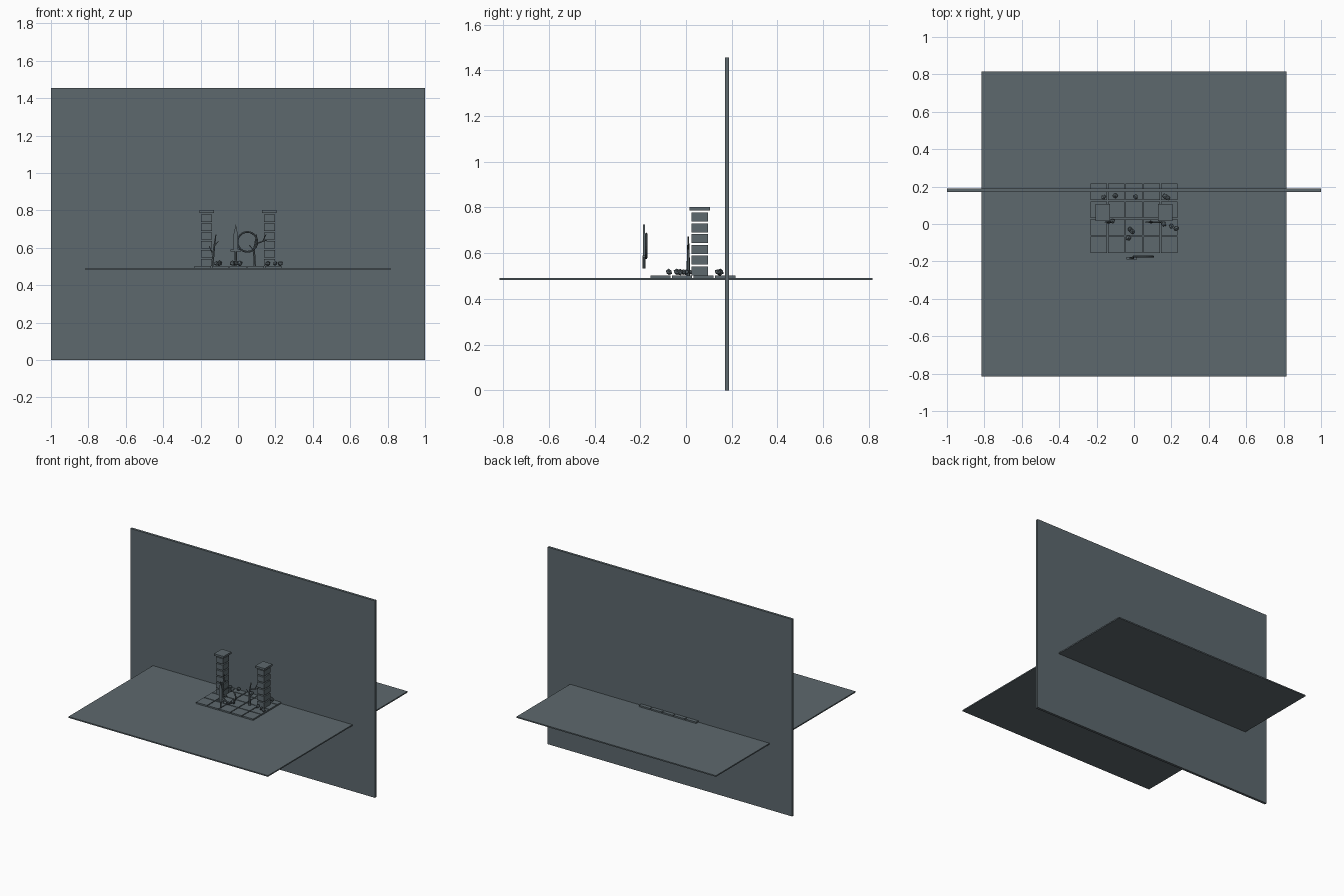
import bpy, bmesh, math, random
from mathutils import Vector

if "Cube" in bpy.data.objects:
    bpy.data.objects.remove(bpy.data.objects["Cube"])

random.seed(4)
stone = bpy.data.materials.new("slate_grey")
stone.diffuse_color = (0.11, 0.14, 0.155, 1)
stone.use_nodes = True
stone.node_tree.nodes["Principled BSDF"].inputs["Base Color"].default_value = stone.diffuse_color


def finish(name, bm):
    bmesh.ops.recalc_face_normals(bm, faces=bm.faces)
    me = bpy.data.meshes.new(name)
    bm.to_mesh(me)
    bm.free()
    me.materials.append(stone)
    ob = bpy.data.objects.new(name, me)
    bpy.context.collection.objects.link(ob)
    return ob


def box(name, centre, size):
    bm = bmesh.new()
    bmesh.ops.create_cube(bm, size=1)
    for v in bm.verts:
        v.co = Vector(a * b for a, b in zip(v.co, size)) + Vector(centre)
    return finish(name, bm)


def rod(name, a, b, r1, r2, sides=6):
    """Tapered rod from a to b."""
    a, b = Vector(a), Vector(b)
    bm = bmesh.new()
    bmesh.ops.create_cone(bm, cap_ends=True, segments=sides, radius1=r1,
                          radius2=r2, depth=(b - a).length)
    turn = Vector((0, 0, 1)).rotation_difference(b - a)
    for v in bm.verts:
        v.co = turn @ v.co + (a + b) / 2
    return finish(name, bm)


def plate(name, points, y, depth):
    """Outline in x and z, extruded along y."""
    bm = bmesh.new()
    f = bm.faces.new([bm.verts.new((x, y - depth / 2, z)) for x, z in points])
    r = bmesh.ops.extrude_face_region(bm, geom=[f])
    for v in r["geom"]:
        if isinstance(v, bmesh.types.BMVert):
            v.co.y += depth
    return finish(name, bm)


# Backdrop and ground slabs
box("back_wall", (0, 0.18, 0.7275), (2, 0.018, 1.455))
box("ground", (0, 0, 0.487), (1.63, 1.63, 0.009))

# Paving tiles
for i in range(5):
    for j in range(4):
        box("floor_tile", ((i - 2) * 0.0945, -0.112 + j * 0.0945, 0.4965),
            (0.0885, 0.0885, 0.011))

# Stacked block pillars with caps
for s in (-1, 1):
    for k in range(6):
        box("pillar_block", (s * 0.168, 0.06, 0.522 + k * 0.0472),
            (0.058, 0.072, 0.039))
    box("pillar_cap", (s * 0.168, 0.061, 0.794), (0.078, 0.09, 0.015))

# Branches beside the pillars
branches = [
    ((-0.138, 0.01, 0.502), (-0.128, 0.01, 0.60), 0.008, 0.006),
    ((-0.128, 0.01, 0.60), (-0.118, 0.01, 0.672), 0.006, 0.003),
    ((-0.128, 0.01, 0.61), (-0.105, 0.01, 0.635), 0.004, 0.002),
    ((-0.132, 0.01, 0.56), (-0.155, 0.01, 0.61), 0.004, 0.002),
    ((0.09, 0.01, 0.502), (0.085, 0.01, 0.59), 0.008, 0.006),
    ((0.085, 0.01, 0.59), (0.10, 0.01, 0.672), 0.006, 0.003),
    ((0.09, 0.01, 0.62), (0.155, 0.01, 0.642), 0.005, 0.003),
    ((0.132, 0.01, 0.634), (0.15, 0.01, 0.672), 0.004, 0.002),
    ((0.085, 0.01, 0.585), (0.06, 0.01, 0.615), 0.004, 0.002),
]
for a, b, r1, r2 in branches:
    rod("branch", a, b, r1, r2)

# Floating blade with guard and grip
plate("blade", [(-0.012, 0.725), (-0.023, 0.675), (-0.024, 0.59),
                (0.0, 0.59), (-0.001, 0.675)], -0.184, 0.008)
box("blade_guard", (-0.012, -0.184, 0.585), (0.055, 0.014, 0.01))
rod("blade_grip", (-0.012, -0.184, 0.533), (-0.012, -0.184, 0.585), 0.006, 0.006, 8)

# Floating ring
bm = bmesh.new()
rows = []
for i in range(24):
    a = i * math.tau / 24
    row = []
    for j in range(8):
        b = j * math.tau / 8
        r = 0.053 + 0.005 * math.cos(b)
        row.append(bm.verts.new((0.05 + r * math.cos(a), -0.174 + 0.005 * math.sin(b),
                                 0.632 + r * math.sin(a))))
    rows.append(row)
for i in range(24):
    for j in range(8):
        n, m = rows[(i + 1) % 24], (j + 1) % 8
        bm.faces.new((rows[i][j], n[j], n[m], rows[i][m]))
finish("ring", bm)

# Scattered rubble
spots = [(-0.163, 0.145), (-0.10, 0.15), (0.01, 0.145), (0.165, 0.15), (0.18, 0.14),
         (-0.02, -0.03), (-0.03, -0.075), (0.16, 0.0), (0.2, -0.01), (0.225, -0.025),
         (-0.115, 0.015), (-0.01, -0.04)]
for x, y in spots:
    bm = bmesh.new()
    bmesh.ops.create_icosphere(bm, subdivisions=1, radius=0.0145)
    for v in bm.verts:
        v.co = v.co * random.uniform(0.8, 1.15) + Vector((x, y, 0.517))
    finish("rubble", bm)
